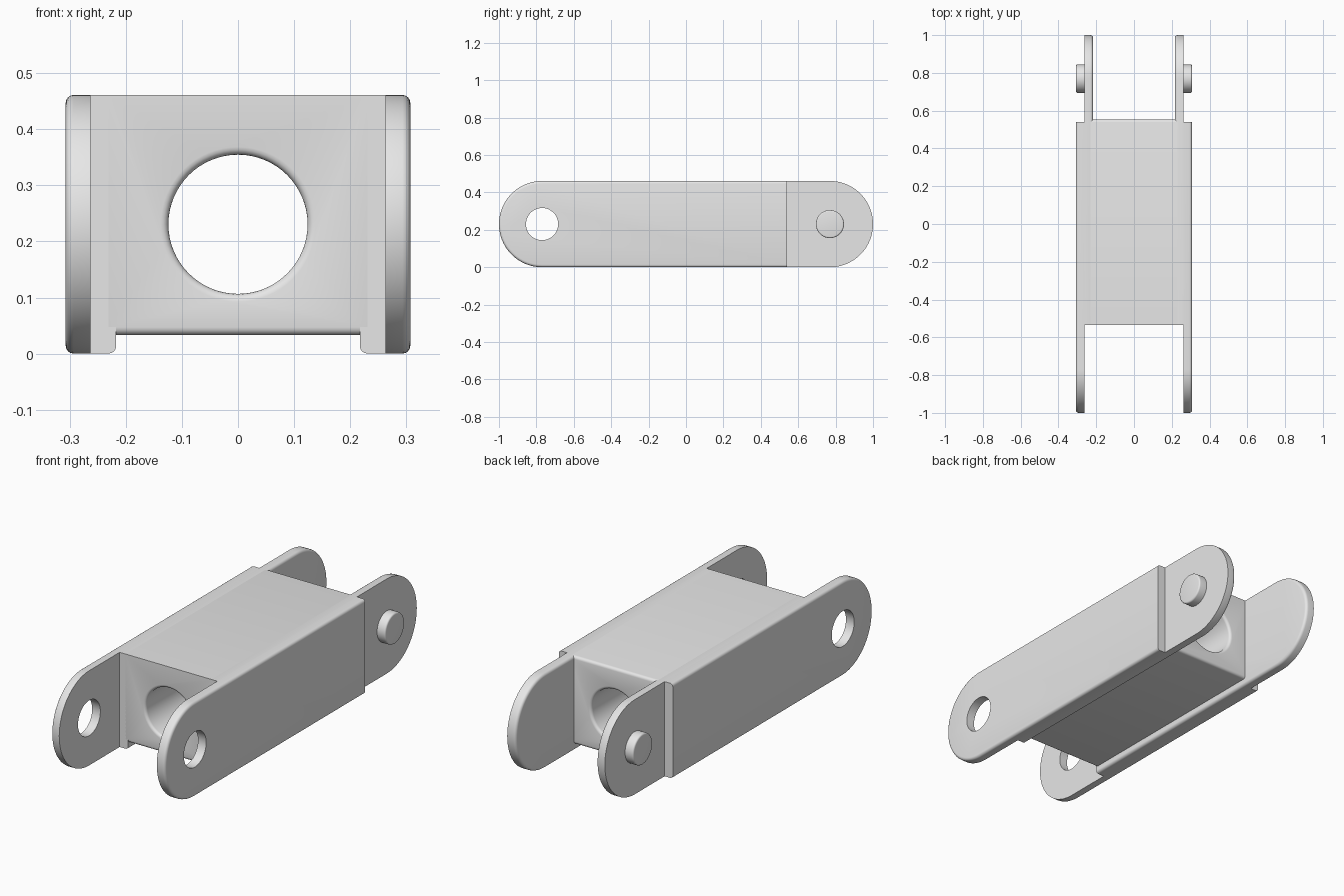
import bpy, bmesh, math

if "Cube" in bpy.data.objects:
    bpy.data.objects.remove(bpy.data.objects["Cube"])

R = 0.2305          # half height of the link plates
PIVOT = 0.7695      # distance of the pivots from the centre
F = 0.014           # edge fillet radius
SEG = 4             # fillet steps

grey = bpy.data.materials.new("light grey")
grey.diffuse_color = (0.8, 0.8, 0.8, 1)
grey.use_nodes = True
grey.node_tree.nodes["Principled BSDF"].inputs["Base Color"].default_value = grey.diffuse_color


def quarter():
    """Unit quarter round: from (0, 1) to (1, 0)."""
    return [(math.sin(i / SEG * math.pi / 2), math.cos(i / SEG * math.pi / 2))
            for i in range(SEG + 1)]


def loft(name, rings):
    """Closed solid through equal-length rings of 3D points."""
    bm = bmesh.new()
    loops = [[bm.verts.new(p) for p in ring] for ring in rings]
    n = len(rings[0])
    for a, b in zip(loops, loops[1:]):
        for i in range(n):
            j = (i + 1) % n
            bm.faces.new((a[i], a[j], b[j], b[i]))
    bm.faces.new(loops[0])
    bm.faces.new(loops[-1])
    bmesh.ops.recalc_face_normals(bm, faces=bm.faces)
    mesh = bpy.data.meshes.new(name)
    bm.to_mesh(mesh)
    bm.free()
    mesh.materials.append(grey)
    ob = bpy.data.objects.new(name, mesh)
    bpy.context.collection.objects.link(ob)
    return ob


def circle(axis, pos, r, y=0.0, n=64):
    """Ring around the x axis (through y) or around the y axis, at mid height."""
    pts = []
    for i in range(n):
        t = 2 * math.pi * i / n
        u, z = r * math.cos(t), R + r * math.sin(t)
        pts.append((pos, y + u, z) if axis == 'x' else (u, pos, z))
    return pts


def plate(name, side, sections, flat_y, end):
    """Plate with one round end (end = -1 front, 1 back) and one flat end."""
    rings = []
    for x, inset in sections:
        r = R - inset
        arc = [(math.pi * (i / 40 - 0.5)) for i in range(41)]
        ring = [(side * x, end * (PIVOT + r * math.cos(t)), R + r * math.sin(t)) for t in arc]
        ring += [(side * x, flat_y, R + r), (side * x, flat_y, R - r)]
        rings.append(ring)
    return loft(name, rings)


def cut(ob, cutter):
    cutter.hide_render = True
    cutter.hide_set(True)
    m = ob.modifiers.new("cut", 'BOOLEAN')
    m.operation, m.solver, m.object = 'DIFFERENCE', 'EXACT', cutter
    bpy.context.view_layer.objects.active = ob
    bpy.ops.object.modifier_apply(modifier=m.name)
    bpy.data.objects.remove(cutter)


# central block: side profile with rounded bottom and back edges
def corner(y, z, sy, sz):
    pts = [(y - sy * F * (1 - s), z - sz * F * (1 - c)) for s, c in quarter()]
    return pts if sy * sz > 0 else pts[::-1]


profile = [(-0.535, 2 * R)] + corner(0.553, 2 * R, 1, 1) \
    + corner(0.553, 0.033, 1, -1) + corner(-0.535, 0.033, -1, -1)
w = 0.217 + F
block = loft("centre_block", [[(x, y, z) for y, z in profile] for x in (-w, w)])

# bore through the block with flared mouths
flare = [(F * s, F * (1 - c)) for s, c in quarter()]   # (depth from tangent, extra radius)
rings = [circle('y', -0.6, 0.124 + F)]
rings += [circle('y', -0.535 + F - d, 0.124 + e) for d, e in reversed(flare)]
rings += [circle('y', 0.553 - F + d, 0.124 + e) for d, e in flare]
rings += [circle('y', 0.62, 0.124 + F)]
cut(block, loft("bore_cutter", rings))

parts = [block]
for side, word in ((-1, "left"), (1, "right")):
    # outer plate: round front end with pivot hole, filleted outside
    outer = plate(word + "_outer_plate", side,
                  [(0.263, 0)] + [(0.307 - F + F * s, F * (1 - c)) for s, c in quarter()],
                  0.54, -1)
    cut(outer, loft("hole_cutter", [circle('x', side * x, 0.086, -PIVOT) for x in (0.2, 0.35)]))
    # inner plate: round back end, filleted inside
    inner = plate(word + "_inner_plate", side,
                  [(0.263, 0)] + [(0.217 + F - F * s, F * (1 - c)) for s, c in quarter()],
                  -0.535, 1)
    # pivot pin on the back ear
    p = 0.008
    pin = loft(word + "_pin", [circle('x', side * 0.255, 0.075, PIVOT)]
               + [circle('x', side * (0.307 - p + p * s), 0.075 - p * (1 - c), PIVOT)
                  for s, c in quarter()])
    parts += [outer, inner, pin]

# smooth shading with sharp edges kept
bpy.ops.object.select_all(action='DESELECT')
for ob in parts:
    ob.select_set(True)
bpy.context.view_layer.objects.active = block
bpy.ops.object.shade_smooth_by_angle(angle=math.radians(35))
